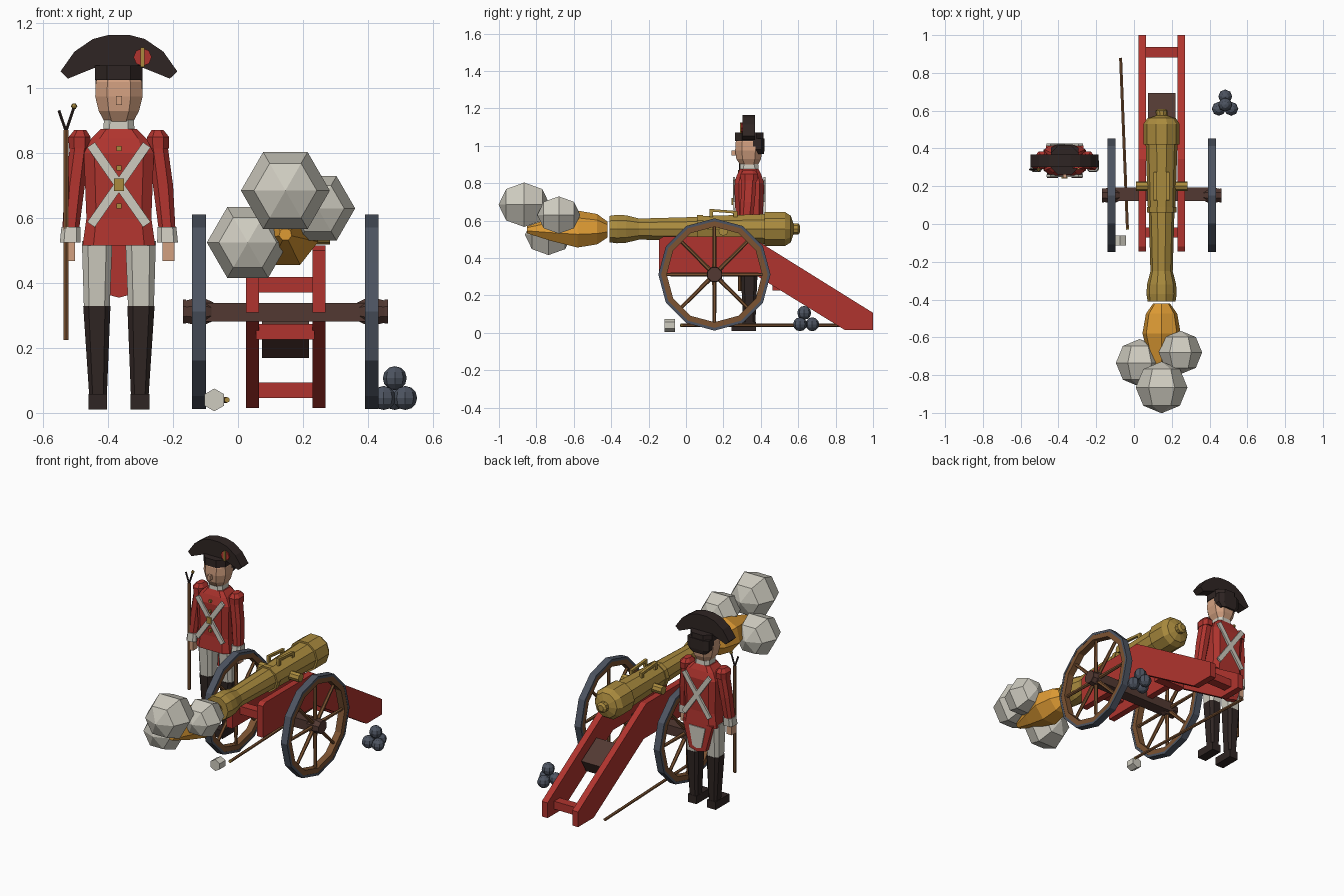
import bpy, bmesh, math
from mathutils import Vector, Matrix

if "Cube" in bpy.data.objects:
    bpy.data.objects.remove(bpy.data.objects["Cube"])


def mat(name, r, g, b):
    lin = lambda c: ((c / 255 + 0.055) / 1.055) ** 2.4 if c > 10 else c / 3294
    m = bpy.data.materials.new(name)
    m.diffuse_color = (lin(r), lin(g), lin(b), 1)
    m.use_nodes = True
    m.node_tree.nodes["Principled BSDF"].inputs["Base Color"].default_value = m.diffuse_color
    return m


RED = mat("red", 176, 52, 46)
BLACK = mat("black", 47, 37, 35)
SKIN = mat("skin", 210, 160, 128)
CREAM = mat("cream", 206, 203, 191)
BRASS = mat("brass", 170, 139, 62)
IRON = mat("iron", 77, 84, 97)
WOOD = mat("wood", 124, 83, 50)
DARKWOOD = mat("dark wood", 82, 57, 50)
FLAME = mat("flame orange", 222, 155, 52)


def finish(name, bm, m):
    bmesh.ops.recalc_face_normals(bm, faces=bm.faces)
    me = bpy.data.meshes.new(name)
    bm.to_mesh(me)
    bm.free()
    me.materials.append(m)
    ob = bpy.data.objects.new(name, me)
    bpy.context.collection.objects.link(ob)
    return ob


def loft(name, m, rings, loop=False):
    """Skin a list of equal-length point rings, capped or joined end to start."""
    bm = bmesh.new()
    vs = [[bm.verts.new(p) for p in r] for r in rings]
    n = len(vs[0])
    pairs = list(zip(vs, vs[1:])) + ([(vs[-1], vs[0])] if loop else [])
    for a, b in pairs:
        for i in range(n):
            j = (i + 1) % n
            bm.faces.new((a[i], a[j], b[j], b[i]))
    if not loop:
        bm.faces.new(vs[0])
        bm.faces.new(vs[-1])
    return finish(name, bm, m)


def circle(c, r, axis, n, phase=0.0):
    """Regular ring round a direction; phase 0 starts on the local up side."""
    d = Vector(axis).normalized()
    up = Vector((0, 0, 1)) if abs(d.z) < 0.9 else Vector((0, -1, 0))
    side = d.cross(up).normalized()
    up = side.cross(d)
    return [Vector(c) + r * (up * math.cos(a) + side * math.sin(a))
            for a in (phase + math.tau * i / n for i in range(n))]


def rod(name, m, a, b, r, r2=None, n=6, phase=0.0):
    d = Vector(b) - Vector(a)
    return loft(name, m, [circle(a, r, d, n, phase), circle(b, r if r2 is None else r2, d, n, phase)])


def lathe(name, m, origin, axis, profile, n, loop=False, phase=0.0):
    """Profile is (distance along axis, radius)."""
    o, d = Vector(origin), Vector(axis)
    return loft(name, m, [circle(o + d * t, r, d, n, phase) for t, r in profile], loop)


def stack(name, m, levels, k=0.45):
    """Chamfered-rectangle sections: (z, x, y, half width, half depth)."""
    rings = []
    for z, x, y, w, d in levels:
        q = [(1, -k), (1, k), (k, 1), (-k, 1), (-1, k), (-1, -k), (-k, -1), (k, -1)]
        rings.append([(x + w * u, y + d * v, z) for u, v in q])
    return loft(name, m, rings)


def box(name, m, c, size, rot=(0, 'X')):
    bm = bmesh.new()
    M = Matrix.Translation(c) @ Matrix.Rotation(rot[0], 4, rot[1]) @ Matrix.Diagonal((*size, 1))
    bmesh.ops.create_cube(bm, size=1, matrix=M)
    return finish(name, bm, m)


def ball(name, m, c, r, n=6, rings=4, axis_y=True):
    bm = bmesh.new()
    M = Matrix.Translation(c)
    if axis_y:
        M = M @ Matrix.Rotation(math.pi / 2, 4, 'X') @ Matrix.Rotation(math.pi / 6, 4, 'Z')
    bmesh.ops.create_uvsphere(bm, u_segments=n, v_segments=rings, radius=r, matrix=M)
    return finish(name, bm, m)


CX, CZ = 0.146, 0.555        # gun axis
# --- gun barrel
lathe("barrel", BRASS, (CX, 0, CZ), (0, 1, 0),
      [(-.30, .035), (-.41, .035), (-.41, .074), (-.37, .08), (-.32, .077), (-.25, .059),
       (.06, .068), (.06, .078), (.09, .078), (.09, .073), (.42, .084), (.42, .095),
       (.53, .095), (.56, .075), (.575, .03), (.60, .032), (.61, .018)], 10, phase=math.pi / 10)
rod("bore", BLACK, (CX, -.302, CZ), (CX, -.306, CZ), .036, n=10, phase=math.pi / 10)
rod("trunnions", BRASS, (.01, .2, CZ - .01), (.283, .2, CZ - .01), .026, n=8)
for s in (-1, 1):
    x = CX + s * .033
    box("lifting_handle", BRASS, (x, .2, .65), (.017, .15, .014), (-.08, 'X'))
    for y in (.135, .265):
        box("handle_foot", BRASS, (x, y, .635), (.017, .02, .03))

# --- carriage cheeks, transoms and box
side = [(-.145, .31), (-.145, .50), (-.12, .515), (.345, .515), (1, .107), (1, .015), (.85, .015), (.37, .31)]
for x in (.025, .23):
    loft("cheek", RED, [[(x, y, z) for y, z in side], [(x + .039, y, z) for y, z in side]])
for y, z in ((-.045, .395), (.49, .25), (.91, .07)):
    box("transom", RED, (CX, y, z), (.18, .055, .048))
box("tool_box", DARKWOOD, (CX, .597, .252), (.145, .17, .09), (-.54, 'X'))

# --- axle and wheels
WY, WZ = .152, .312
box("axle", DARKWOOD, (CX, WY + .005, .31), (.56, .072, .058))
for s in (-1, 1):
    o = (CX + s * .266, WY, WZ)
    X = (s, 0, 0)
    lathe("tyre", IRON, o, X, [(-.021, .285), (.021, .285), (.021, .30), (-.021, .30)], 12, True)
    lathe("felloe", WOOD, o, X, [(-.02, .255), (.02, .255), (.02, .286), (-.02, .286)], 12, True)
    lathe("hub", DARKWOOD, o, X, [(-.045, .03), (-.022, .042), (.022, .042), (.04, .037), (.04, .04), (.05, .04)], 8,
          phase=math.pi / 8)
    for i in range(8):
        a = math.tau * i / 8
        d = Vector((0, math.cos(a), math.sin(a)))
        rod("spoke", WOOD, Vector(o) + d * .03, Vector(o) + d * .262, .012, .009, 6)

# --- muzzle blast
lathe("flame", FLAME, (CX, 0, .55), (0, 1, 0),
      [(-.42, .045), (-.475, .085), (-.58, .104), (-.72, .065), (-.85, .02)], 7)
for c, r in (((CX, -.865, .685), .137), ((.03, -.735, .525), .126), ((.246, -.68, .63), .115)):
    ball("smoke_puff", CREAM, c, r)

# --- shot pile and rammer
for c in ((.449, .61, .046), (.515, .61, .046), (.483, .675, .046), (.483, .632, .107)):
    ball("cannonball", IRON, c, .037, 8, 6, False)
rod("rammer_pole", WOOD, (-.071, .88, .04), (-.035, -.02, .04), .009)
rod("rammer_tip", BRASS, (-.035, -.02, .04), (-.034, -.03, .04), .009)
rod("rammer_head", CREAM, (-.073, -.06, .04), (-.073, -.115, .04), .035)

# --- gunner: legs
GX, GY = -.367, .338
for s in (-1, 1):
    x = GX + s * .064
    stack("boot", BLACK, [(.03, x, GY, .026, .032), (.33, x + s * .004, GY, .042, .045)], .6)
    box("boot_foot", BLACK, (x + s * .001, .308, .034), (.058, .13, .048))
    stack("breeches", CREAM, [(.33, x + s * .004, GY, .040, .043), (.53, x + s * .003, GY, .047, .055)], .6)

# --- coat, tails, collar
stack("coat", RED, [(.515, GX, GY, .112, .078), (.60, GX, GY, .10, .072), (.80, GX, GY, .108, .08),
                    (.845, GX, GY, .085, .065), (.875, GX, GY, .055, .05)], .7)
tail = [(-.10, .53), (.10, .53), (.055, .37), (0, .355), (-.055, .37)]
loft("coat_tail", RED, [[(GX + x, y, z) for x, z in tail] for y in (.385, .415)])
loft("tail_lining", CREAM, [[(GX + x * .55, y, .445 + (z - .445) * .75) for x, z in tail] for y in (.414, .42)])
stack("collar", CREAM, [(.845, GX, GY, .057, .05), (.875, GX, GY, .048, .05), (.902, GX, GY, .046, .048)], .6)

# --- cross belts, plate, buttons
for y in (GY - .082, GY + .082):
    for s in (-1, 1):
        box("cross_belt", CREAM, (GX, y, .703), (.028, .012, .30), (s * .61, 'Y'))
box("belt_plate", BRASS, (GX, GY - .091, .703), (.031, .01, .038))
for z in (.637, .755, .815):
    box("button", BRASS, (GX, GY - .08, z), (.015, .014, .015))

# --- arms
for s in (-1, 1):
    stack("sleeve", RED, [(.57, GX + s * .148, .318, .026, .033), (.70, GX + s * .136, .33, .031, .038),
                          (.84, GX + s * .118, GY, .03, .04)], .5)
    stack("epaulet", RED, [(.815, GX + s * .121, GY, .033, .045), (.85, GX + s * .121, GY, .034, .047),
                           (.872, GX + s * .119, GY, .018, .028)], .5)
    stack("cuff", CREAM, [(.525, GX + s * .150, .312, .032, .038), (.573, GX + s * .148, .316, .029, .036)], .6)
    box("hand", SKIN, (GX + s * .153, .308, .50), (.036, .045, .065))

# --- head and hair
stack("head", SKIN, [(.893, GX, GY, .042, .045), (.93, GX, GY - .003, .062, .066), (.975, GX, GY - .003, .073, .072),
                     (1.02, GX, GY - .003, .071, .07), (1.04, GX, GY, .06, .06)], .5)
box("nose", SKIN, (GX, .258, .962), (.018, .03, .028))
stack("hair", BLACK, [(.955, GX, .388, .05, .028), (.98, GX, .382, .072, .038), (1.04, GX, .382, .072, .038)], .6)

# --- cocked hat with cockade
stack("hat_band", BLACK, [(1.025, GX, GY, .073, .077), (1.07, GX, GY, .073, .077)], .5)
half = [(.075, 1.063), (.157, 1.03), (.18, 1.052), (.137, 1.113), (.08, 1.152), (.03, 1.165)]
hat = half + [(-x, z) for x, z in reversed(half)]
loft("cocked_hat", BLACK, [[(GX + x, y, z) for x, z in hat] for y in (.302, .368)])
rod("cockade", RED, (-.294, .304, 1.096), (-.294, .294, 1.096), .028, n=8)
box("cockade_loop", BRASS, (-.294, .293, 1.096), (.012, .009, .06))

# --- forked match staff
RX, RY = -.53, .288
rod("staff", WOOD, (RX, RY, .225), (RX, RY, .872), .009)
for dx, z in ((-.022, .932), (.024, .94)):
    rod("staff_fork", BLACK, (RX, RY, .868), (RX + dx, RY, z), .005)
ball("match_tip", BRASS, (RX + .025, RY, .945), .010)
